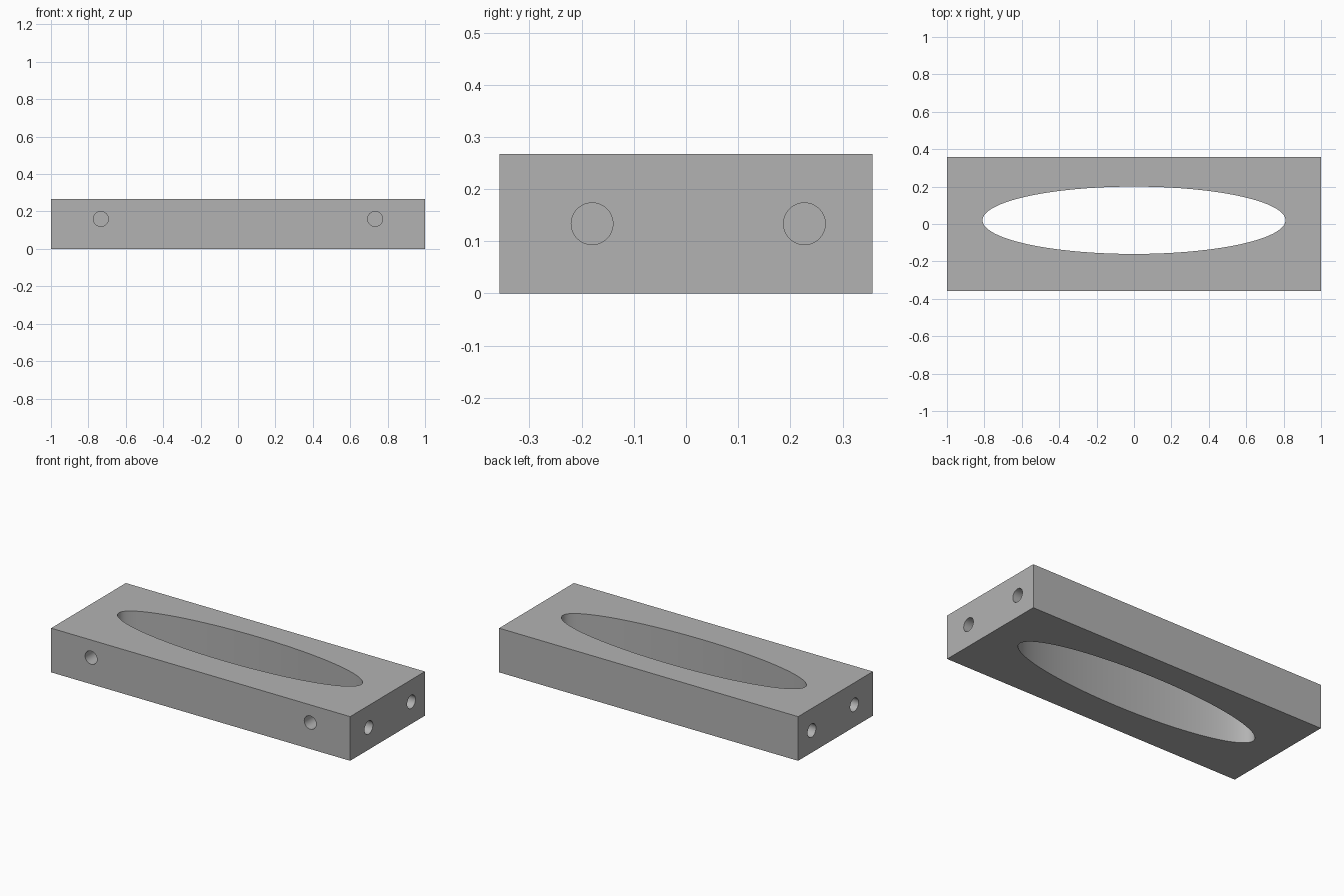
import bpy
import math
from mathutils import Matrix

HALF_Y, HEIGHT = 0.357, 0.267
HOLE_RADIUS, HOLE_DEPTH = 0.04, 0.2

cube = bpy.data.objects.get("Cube")
if cube:
    bpy.data.objects.remove(cube, do_unlink=True)

# Plain grey finish
grey = bpy.data.materials.new("plain grey")
grey.use_nodes = True
colour = (0.45, 0.45, 0.45, 1)
grey.diffuse_color = colour
grey.node_tree.nodes["Principled BSDF"].inputs["Base Color"].default_value = colour

# Rectangular block
bpy.ops.mesh.primitive_cube_add(size=1, location=(0, 0, HEIGHT / 2))
block = bpy.context.object
block.name = "block"
block.data.transform(Matrix.Diagonal((2, 2 * HALF_Y, HEIGHT, 1)))
block.data.materials.append(grey)


def cut(name, location, radius, depth, sides, rotation=(0, 0, 0), stretch=(1, 1, 1)):
    """Subtract a round cutter from the block, then remove the cutter."""
    bpy.ops.mesh.primitive_cylinder_add(vertices=sides, radius=radius, depth=depth,
                                        location=location, rotation=rotation)
    cutter = bpy.context.object
    cutter.name = name
    cutter.scale = stretch
    cutter.hide_render = True
    cutter.data.materials.append(grey)
    bpy.context.view_layer.objects.active = block
    mod = block.modifiers.new(name, "BOOLEAN")
    mod.operation = "DIFFERENCE"
    mod.solver = "EXACT"
    mod.object = cutter
    bpy.ops.object.modifier_apply(modifier=mod.name)
    bpy.data.objects.remove(cutter, do_unlink=True)


# Elliptical opening through the block
cut("oval_opening_cutter", (0, 0.02, HEIGHT / 2), 1, 1, 128, stretch=(0.81, 0.18, 1))

# Blind holes: one pair in the front, one pair in each end
quarter = math.pi / 2
for side in (-1, 1):
    cut("front_hole_cutter", (side * 0.733, -HALF_Y, 0.16),
        HOLE_RADIUS, 2 * HOLE_DEPTH, 48, (quarter, 0, 0))
    for y in (-0.18, 0.227):
        cut("end_hole_cutter", (side, y, HEIGHT / 2),
            HOLE_RADIUS, 2 * HOLE_DEPTH, 48, (0, quarter, 0))

# Smooth curved walls with crisp edges
bpy.ops.object.select_all(action="DESELECT")
block.select_set(True)
bpy.context.view_layer.objects.active = block
bpy.ops.object.shade_smooth_by_angle(angle=math.radians(30))
